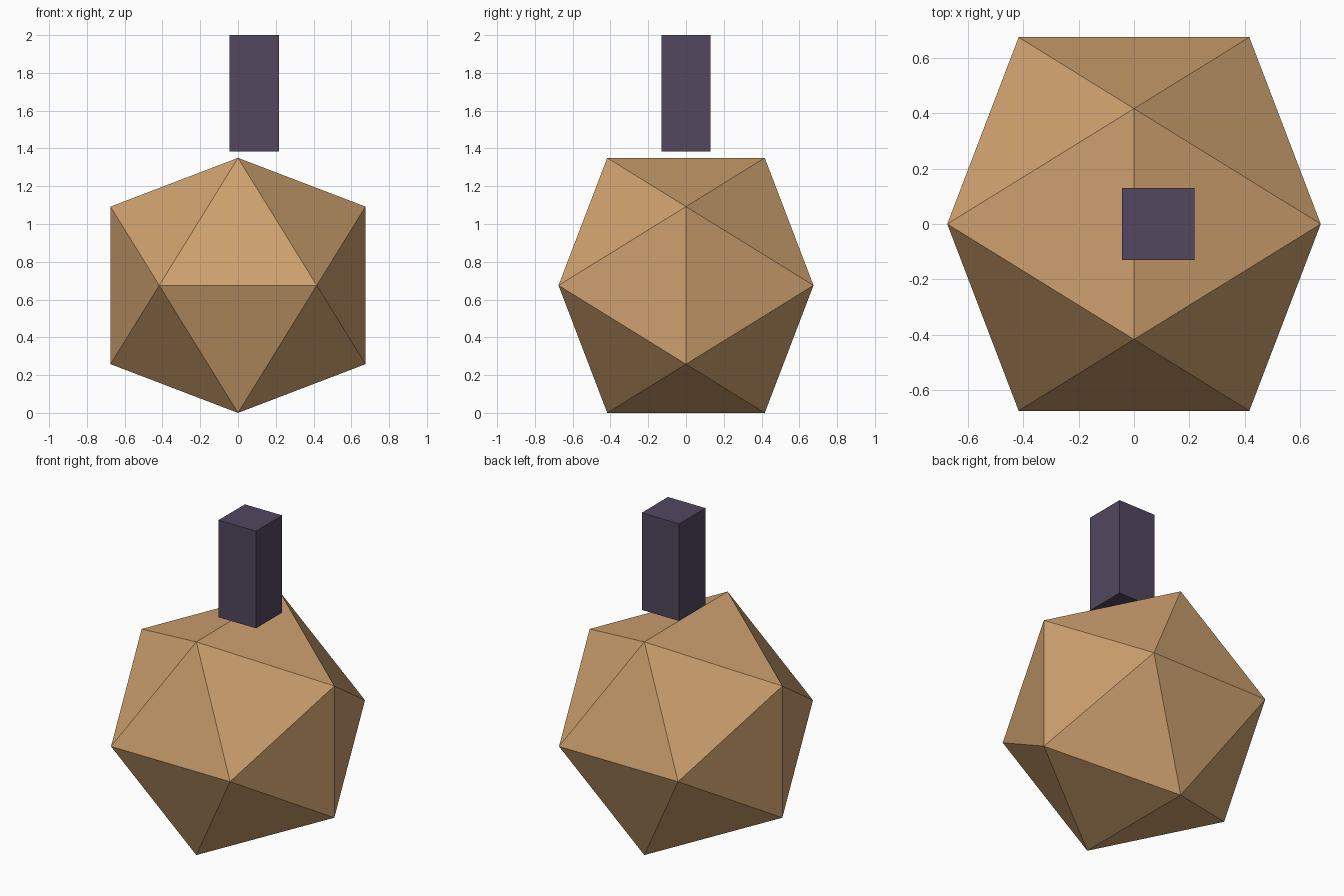
import bpy
import bmesh
from itertools import product

cube = bpy.data.objects.get("Cube")
if cube:
    bpy.data.objects.remove(cube, do_unlink=True)


def linear(c):
    c /= 255
    return c / 12.92 if c <= 0.04045 else ((c + 0.055) / 1.055) ** 2.4


def make_material(name, rgb):
    colour = (*[linear(c) for c in rgb], 1)
    mat = bpy.data.materials.new(name)
    mat.use_nodes = True
    mat.diffuse_color = colour
    shader = mat.node_tree.nodes["Principled BSDF"]
    shader.inputs["Base Color"].default_value = colour
    return mat


def add_part(name, bm, location, mat):
    mesh = bpy.data.meshes.new(name)
    bm.to_mesh(mesh)
    bm.free()
    mesh.materials.append(mat)
    obj = bpy.data.objects.new(name, mesh)
    obj.location = location
    bpy.context.collection.objects.link(obj)


tan = make_material("tan", (205, 160, 110))
dark_purple = make_material("dark purple", (82, 71, 95))

# Twenty-sided body: hull of three crossed golden rectangles
SHORT, LONG = 0.417, 0.675
bm = bmesh.new()
for s, t in product((-SHORT, SHORT), (-LONG, LONG)):
    for corner in ((0, s, t), (s, t, 0), (t, 0, s)):
        bm.verts.new(corner)
bmesh.ops.convex_hull(bm, input=bm.verts[:])
bmesh.ops.recalc_face_normals(bm, faces=bm.faces[:])
add_part("faceted_body", bm, (0, 0, LONG), tan)

# Square post floating just above the body
WIDTH, BOTTOM, TOP = 0.262, 1.385, 2.0
bm = bmesh.new()
bmesh.ops.create_cube(bm, size=1)
bmesh.ops.scale(bm, vec=(WIDTH, WIDTH, TOP - BOTTOM), verts=bm.verts[:])
add_part("square_post", bm, (0.087, 0, (TOP + BOTTOM) / 2), dark_purple)
